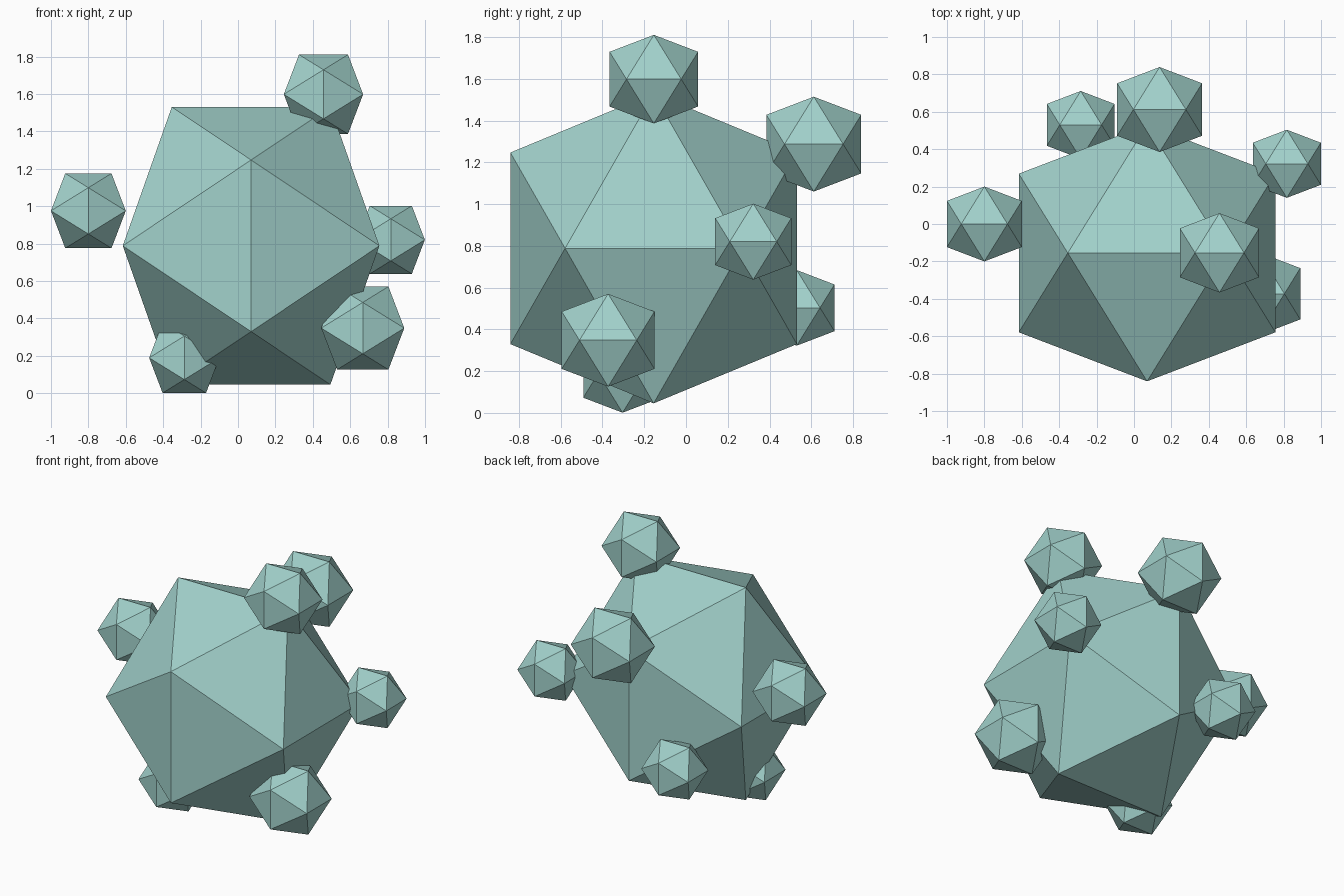
import bpy, bmesh

if "Cube" in bpy.data.objects:
    bpy.data.objects.remove(bpy.data.objects["Cube"])

PHI = (1 + 5 ** 0.5) / 2

mat = bpy.data.materials.new("pale_teal")
mat.diffuse_color = (0.36, 0.64, 0.60, 1)
mat.use_nodes = True
mat.node_tree.nodes["Principled BSDF"].inputs["Base Color"].default_value = mat.diffuse_color


def icosahedron(name, centre, half, z_stretch=1.0):
    """Axis-aligned icosahedron whose edges touch a box of the given half size."""
    a, b = half / PHI, half
    bm = bmesh.new()
    for s in (-1, 1):
        for t in (-1, 1):
            for p in ((s * a, 0, t * b), (0, s * b, t * a), (s * b, t * a, 0)):
                bm.verts.new((p[0], p[1], p[2] * z_stretch))
    bmesh.ops.convex_hull(bm, input=bm.verts[:])
    bmesh.ops.recalc_face_normals(bm, faces=bm.faces[:])
    mesh = bpy.data.meshes.new(name)
    bm.to_mesh(mesh)
    bm.free()
    mesh.materials.append(mat)
    ob = bpy.data.objects.new(name, mesh)
    ob.location = centre
    bpy.context.collection.objects.link(ob)
    return ob


# Main rock body, slightly taller than wide
icosahedron("main_body", (0.07, -0.155, 0.788), 0.686, 1.082)

# Small satellite lumps around the body
lumps = {
    "left_lump": ((-0.80, 0.0, 0.975), 0.20),
    "top_lump": ((0.457, -0.154, 1.598), 0.212),
    "right_lump": ((0.817, 0.322, 0.82), 0.182),
    "lower_right_lump": ((0.667, -0.373, 0.348), 0.222),
    "lower_left_lump": ((-0.287, -0.304, 0.189), 0.188),
    "upper_back_lump": ((0.137, 0.612, 1.287), 0.227),
    "lower_back_lump": ((-0.285, 0.53, 0.503), 0.181),
}
# The right side lump seen from above sits behind the body edge
for name, (centre, half) in lumps.items():
    icosahedron(name, centre, half)
